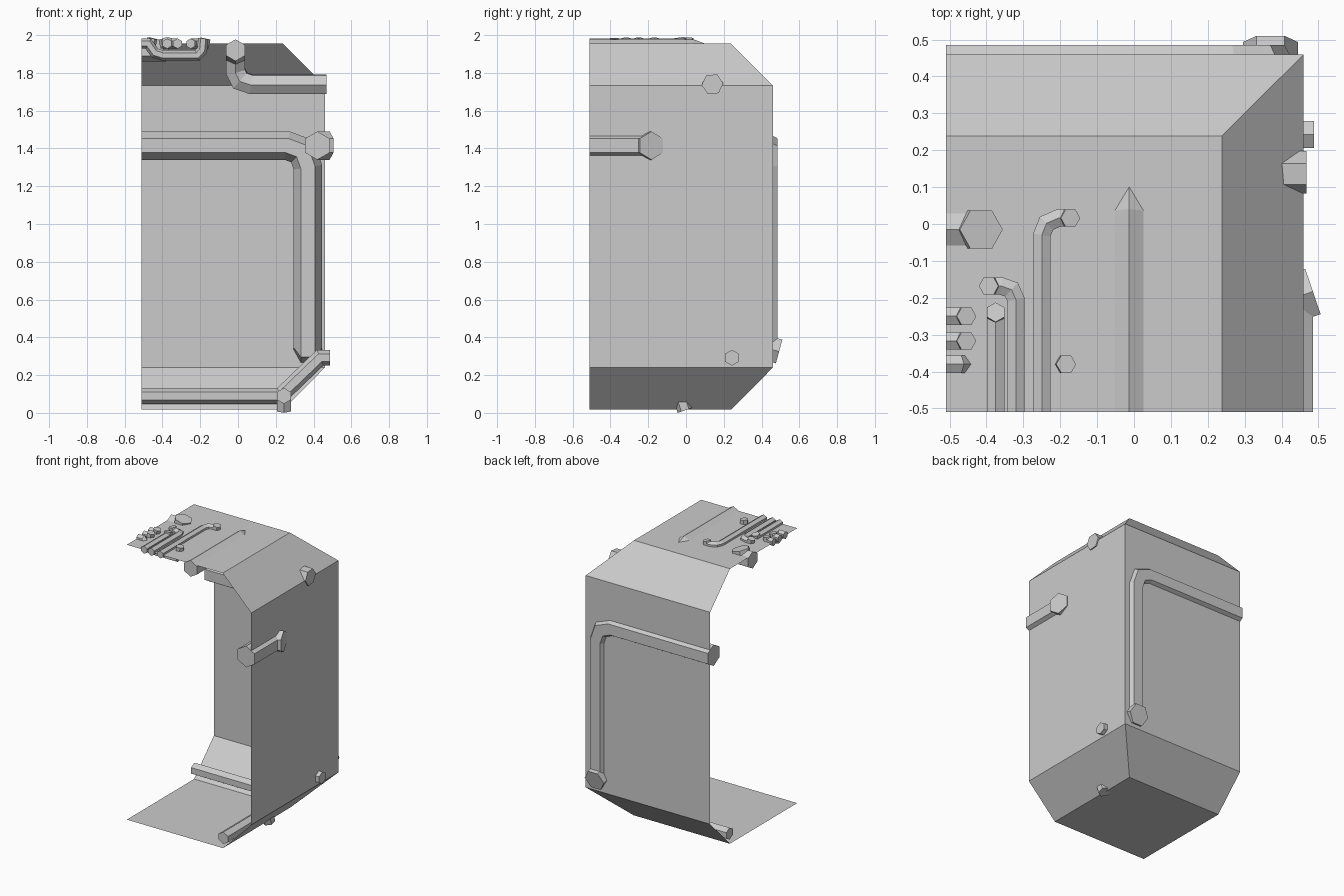
import bpy, bmesh, math
from mathutils import Vector

if "Cube" in bpy.data.objects:
    bpy.data.objects.remove(bpy.data.objects["Cube"])

grey = bpy.data.materials.new("plain_grey")
grey.diffuse_color = (0.6, 0.6, 0.6, 1)
grey.use_nodes = True
grey.node_tree.nodes["Principled BSDF"].inputs["Base Color"].default_value = grey.diffuse_color

CUT = -0.51           # open sides of the shell (left and front)


def finish(name, bm):
    me = bpy.data.meshes.new(name)
    bm.to_mesh(me)
    bm.free()
    me.materials.append(grey)
    ob = bpy.data.objects.new(name, me)
    bpy.context.collection.objects.link(ob)
    return ob


def pipe(name, r, pts):
    """Six-sided mitred pipe; starts with one corner pointing up."""
    pts = [Vector(p) for p in pts]
    dirs = [(b - a).normalized() for a, b in zip(pts, pts[1:])]
    up = Vector((0, 0, 1))
    side = dirs[0].cross(up).normalized()
    ring = [pts[0] + r * (up * math.cos(k * math.pi / 3) + side * math.sin(k * math.pi / 3))
            for k in range(6)]
    rings = [ring]
    for i, d in enumerate(dirs):
        p = pts[i + 1]
        n = d + dirs[i + 1] if i + 1 < len(dirs) else d
        ring = [v + d * ((p - v).dot(n) / d.dot(n)) for v in ring]
        rings.append(ring)
    bm = bmesh.new()
    vs = [[bm.verts.new(v) for v in rg] for rg in rings]
    for a, b in zip(vs, vs[1:]):
        for k in range(6):
            bm.faces.new((a[k], a[(k + 1) % 6], b[(k + 1) % 6], b[k]))
    bm.faces.new(vs[0])
    bm.faces.new(vs[-1])
    bmesh.ops.recalc_face_normals(bm, faces=bm.faces)
    return finish(name, bm)


# Shell: quarter of a chamfered box, open at the left and the front
bm = bmesh.new()
levels = [(0.24, 0.018), (0.46, 0.24), (0.46, 1.733), (0.238, 1.955)]
rows = [[bm.verts.new(c) for c in ((o, CUT, z), (o, o, z), (CUT, o, z))] for o, z in levels]
for a, b in zip(rows, rows[1:]):
    for k in range(2):
        bm.faces.new((a[k], a[k + 1], b[k + 1], b[k]))
low = bm.verts.new((CUT, CUT, levels[0][1]))
high = bm.verts.new((CUT, CUT, levels[-1][1]))
bm.faces.new((low, rows[0][2], rows[0][1], rows[0][0]))
bm.faces.new((high, rows[-1][0], rows[-1][1], rows[-1][2]))
finish("shell", bm)

# Large pipes half sunk in the back and right walls
pipe("back_wall_pipe", 0.075, [(CUT, 0.42, 1.415), (0.26, 0.42, 1.415), (0.34, 0.42, 1.385),
                               (0.37, 0.42, 1.30), (0.37, 0.42, 0.345), (0.37, 0.493, 0.325)])
pipe("right_wall_pipe", 0.075, [(0.42, CUT, 1.415), (0.42, -0.205, 1.415), (0.485, -0.183, 1.415)])

# Pipe running under the roof, down, and out of the right chamfer
pipe("roof_pipe", 0.0575, [(-0.013, CUT, 1.92), (-0.013, 0.03, 1.92), (0.0 - 0.013, 0.11, 1.89),
                           (-0.013, 0.14, 1.81), (0.012, 0.14, 1.76), (0.07, 0.14, 1.74),
                           (0.468, 0.14, 1.74)])

# Pipes above the floor
pipe("floor_cross_pipe", 0.042, [(CUT, 0.243, 0.09), (0.225, 0.243, 0.09),
                                 (0.435, 0.243, 0.292), (0.488, 0.243, 0.292)])
pipe("floor_long_pipe", 0.042, [(0.243, CUT, 0.09), (0.243, -0.03, 0.09), (0.243, -0.004, 0.014)])

# Small pipes on the roof
R, Z, TOP = 0.027, 1.955, 1.982
pipe("roof_thick_stub", 0.06, [(CUT, -0.015, 1.92), (-0.428, -0.015, 1.92), (-0.414, -0.015, 1.975)])
for i, y in enumerate((-0.25, -0.317)):
    pipe(f"roof_stub_{i + 1}", R, [(CUT, y, Z), (-0.46, y, Z), (-0.454, y, TOP)])
pipe("roof_dipping_pipe", R, [(CUT, -0.38, Z), (-0.475, -0.38, Z), (-0.44, -0.38, 1.905),
                              (-0.40, -0.38, 1.893), (-0.215, -0.38, 1.893),
                              (-0.19, -0.38, 1.92), (-0.184, -0.38, TOP)])
pipe("roof_short_pipe", R, [(-0.375, CUT, Z), (-0.375, -0.245, Z), (-0.375, -0.239, TOP)])
pipe("roof_left_bend_pipe", R, [(-0.32, CUT, Z), (-0.32, -0.205, Z), (-0.332, -0.178, Z),
                                (-0.36, -0.168, Z), (-0.388, -0.168, Z), (-0.394, -0.168, TOP)])
pipe("roof_right_bend_pipe", R, [(-0.25, CUT, Z), (-0.25, -0.03, Z), (-0.237, 0.002, Z),
                                 (-0.205, 0.016, Z), (-0.178, 0.016, Z), (-0.172, 0.016, TOP)])
